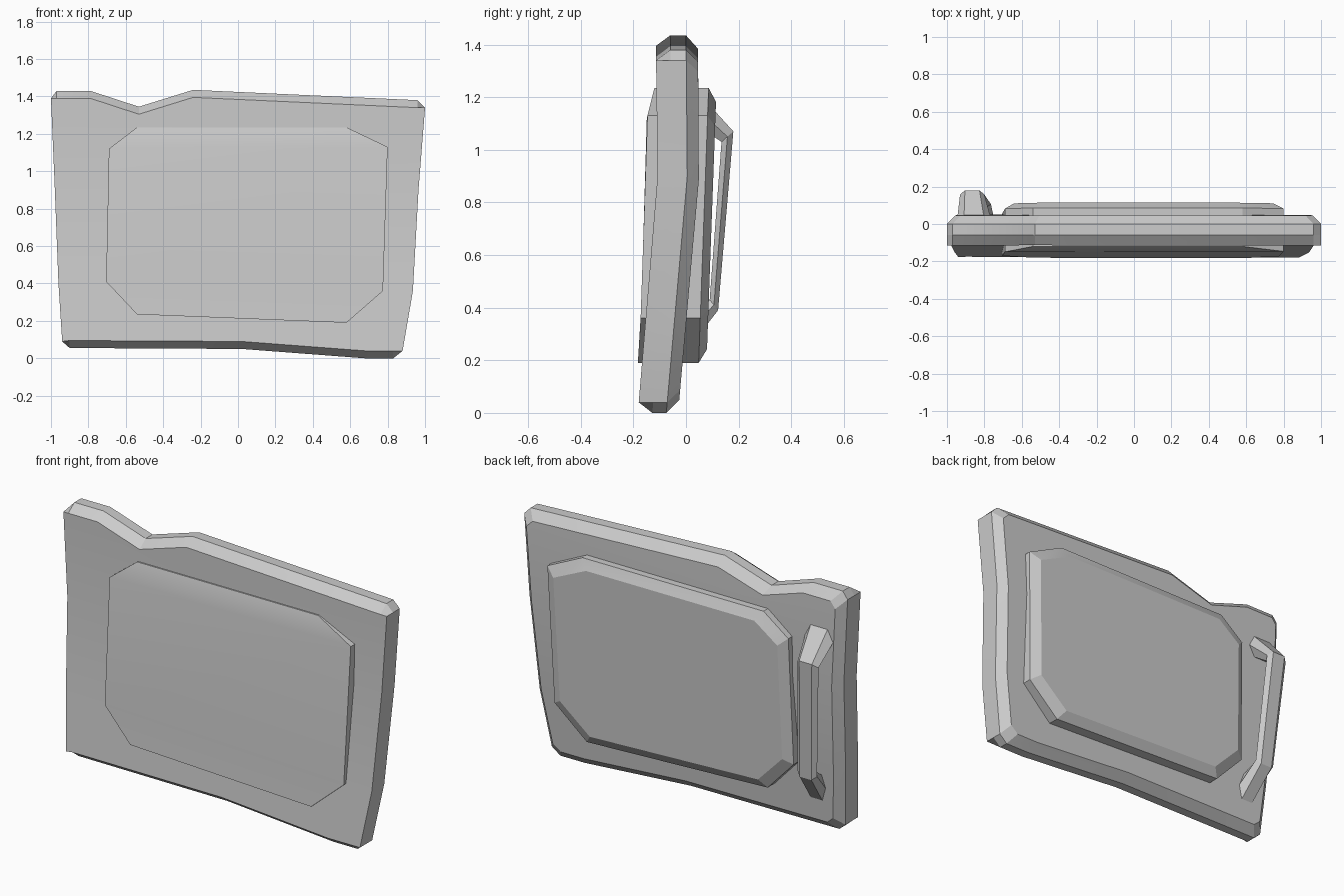
import bpy, bmesh
from math import radians

cube = bpy.data.objects.get("Cube")
if cube:
    bpy.data.objects.remove(cube, do_unlink=True)

grey = bpy.data.materials.new("plain grey")
grey.use_nodes = True
COLOUR = (0.6, 0.6, 0.6, 1)
grey.diffuse_color = COLOUR
grey.node_tree.nodes["Principled BSDF"].inputs["Base Color"].default_value = COLOUR


def depth(z, table):
    """Interpolate y at height z from (z, y) pairs listed bottom to top."""
    for (z0, y0), (z1, y1) in zip(table, table[1:]):
        if z <= z1:
            return y0 + (y1 - y0) * (z - z0) / (z1 - z0)
    return table[-1][1]


def inset(outline, sx, sz, zc):
    return [(x * sx, zc + (z - zc) * sz) for x, z in outline]


def loft(name, rings, caps):
    """Join equal rings of points into a solid; caps list the end faces by index."""
    bm = bmesh.new()
    loops = [[bm.verts.new(p) for p in ring] for ring in rings]
    n = len(loops[0])
    for a, b in zip(loops, loops[1:]):
        for i in range(n):
            j = (i + 1) % n
            bm.faces.new((a[i], a[j], b[j], b[i]))
    for loop in (loops[0], loops[-1]):
        for cap in caps:
            bm.faces.new([loop[i] for i in cap])
    bmesh.ops.recalc_face_normals(bm, faces=bm.faces)
    mesh = bpy.data.meshes.new(name)
    bm.to_mesh(mesh)
    bm.free()
    mesh.materials.append(grey)
    obj = bpy.data.objects.new(name, mesh)
    bpy.context.collection.objects.link(obj)
    bpy.ops.object.select_all(action="DESELECT")
    obj.select_set(True)
    bpy.context.view_layer.objects.active = obj
    bpy.ops.object.shade_smooth_by_angle(angle=radians(20))
    return obj


# Door slab: notched outline, chamfered top, bottom and back rim
outline = [(-1, 1.39), (-.97, 1.43), (-.79, 1.43), (-.53, 1.345), (-.24, 1.435),
           (.96, 1.38), (1, 1.34), (.965, .9), (.935, .36), (.88, .04), (.83, 0),
           (.68, 0), (.02, .05), (-.9, .055), (-.94, .09), (-.96, .4), (-.98, .92)]
front = [(0, -.183), (.9, -.108), (1.44, -.115)]
back = [(0, -.03), (.9, .05), (1.44, .045)]
face_outline = [(x, z - .04 if i in range(1, 6) else z + .04 if i in range(10, 14) else z)
                for i, (x, z) in enumerate(outline)]
slab_rings = [
    [(x, depth(z, front), z) for x, z in face_outline],
    [(x, depth(z, front) + .055, z) for x, z in outline],
    [(x, depth(z, back) - .045, z) for x, z in outline],
    [(x, depth(z, back), z) for x, z in inset(outline, .955, .93, .71)],
]
loft("door_slab", slab_rings,
     [[16, *range(8)], [15, 16, 7, 8], list(range(8, 16))])

# Raised panel running through the slab
panel = [(-.54, 1.235), (.58, 1.235), (.8, 1.13), (.775, .36),
         (.58, .19), (-.54, .235), (-.705, .41), (-.69, 1.12)]
panel_front = [(.19, -.183), (.4, -.17), (1.12, -.149), (1.235, -.12)]
panel_back = [(.19, .078), (1.235, .116)]
panel_rings = [
    [(x, depth(z, panel_front), z) for x, z in panel],
    [(x, depth(z, panel_back) - .03, z) for x, z in panel],
    [(x, depth(z, panel_back), z) for x, z in inset(panel, .93, .9, .71)],
]
loft("raised_panel", panel_rings, [[7, 0, 1, 2], [6, 7, 2, 3], [5, 6, 3, 4]])

# Pull handle: a bevelled bar bent out from the back; each station gives
# the centre x, half width, inner (y, z) and outer (y, z)
stations = [(-.855, .09, (.03, 1.10), (.03, 1.235)),
            (-.865, .065, (.135, 1.03), (.18, 1.07)),
            (-.825, .06, (.09, .43), (.122, .39)),
            (-.80, .06, (-.01, .36), (-.01, .22))]
handle_rings = []
for cx, w, (iy, iz), (oy, oz) in stations:
    my, mz = (iy + oy) / 2, (iz + oz) / 2
    handle_rings.append([(cx - w * .6, iy, iz), (cx + w * .6, iy, iz), (cx + w, my, mz),
                         (cx + w * .6, oy, oz), (cx - w * .6, oy, oz), (cx - w, my, mz)])
loft("pull_handle", handle_rings, [list(range(6))])
